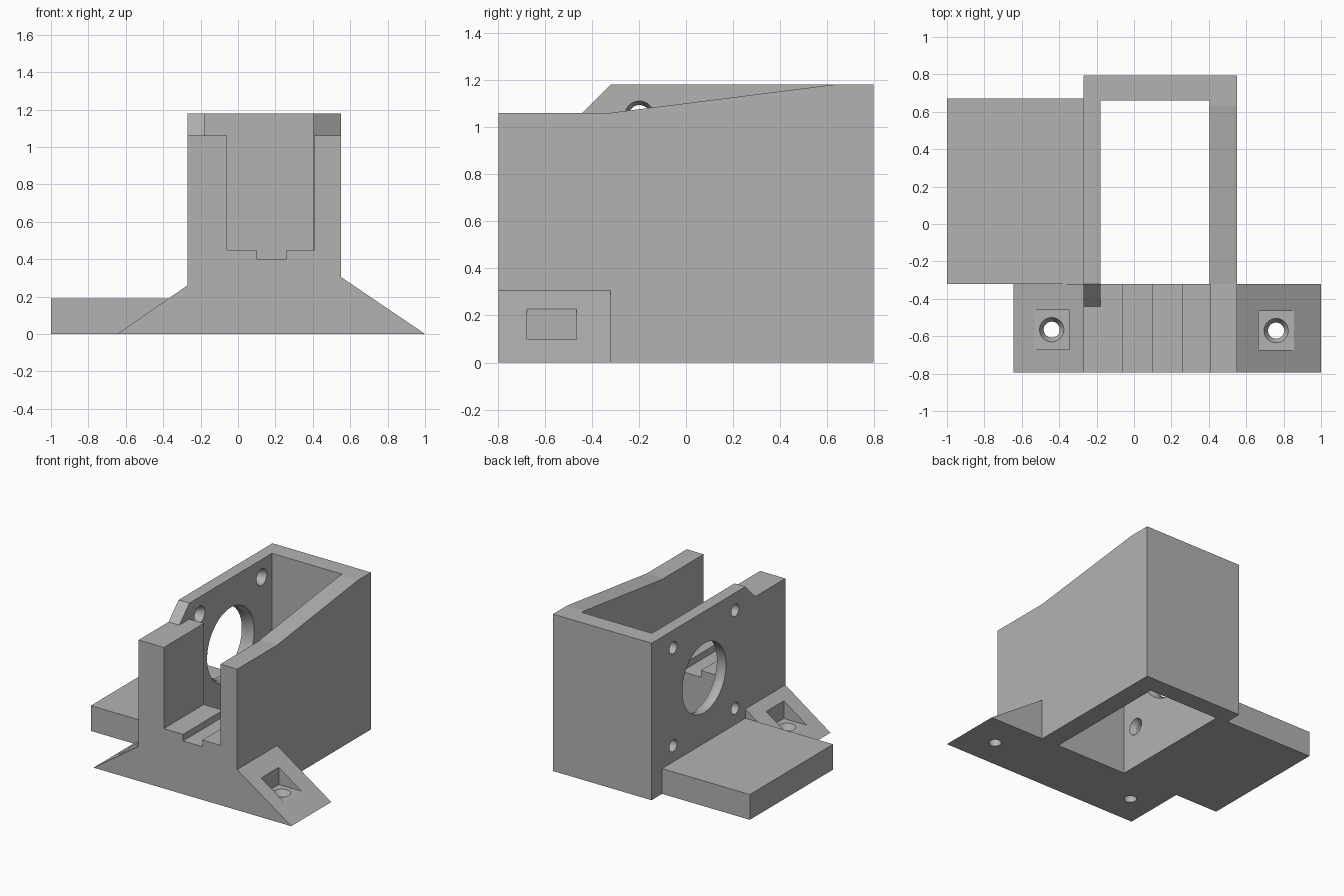
import bpy, bmesh, math
from mathutils import Matrix, Vector

cube = bpy.data.objects.get("Cube")
if cube:
    bpy.data.objects.remove(cube, do_unlink=True)

grey = bpy.data.materials.new("plain grey")
grey.use_nodes = True
colour = (0.45, 0.45, 0.45, 1)
grey.diffuse_color = colour
grey.node_tree.nodes["Principled BSDF"].inputs["Base Color"].default_value = colour


def make(name, bm):
    bmesh.ops.recalc_face_normals(bm, faces=bm.faces)
    mesh = bpy.data.meshes.new(name)
    bm.to_mesh(mesh)
    bm.free()
    mesh.materials.append(grey)
    ob = bpy.data.objects.new(name, mesh)
    bpy.context.collection.objects.link(ob)
    return ob


def prism(name, axis, profile, lo, hi):
    """Extrude a profile along x (profile is y, z) or y (profile is x, z)."""
    bm = bmesh.new()
    place = (lambda a, b: (lo, a, b)) if axis == "x" else (lambda a, b: (a, lo, b))
    face = bm.faces.new([bm.verts.new(place(a, b)) for a, b in profile])
    new = bmesh.ops.extrude_face_region(bm, geom=[face])["geom"]
    shift = Vector((hi - lo, 0, 0) if axis == "x" else (0, hi - lo, 0))
    bmesh.ops.translate(bm, vec=shift, verts=[v for v in new if isinstance(v, bmesh.types.BMVert)])
    return make(name, bm)


def box(name, x0, x1, y0, y1, z0, z1):
    return prism(name, "x", [(y0, z0), (y1, z0), (y1, z1), (y0, z1)], x0, x1)


def cone(start, end, r1, r2):
    """Round cutter from start to end."""
    a, b = Vector(start), Vector(end)
    turn = (b - a).to_track_quat("Z", "Y").to_matrix().to_4x4()
    bm = bmesh.new()
    bmesh.ops.create_cone(bm, cap_ends=True, segments=64, radius1=r1, radius2=r2,
                          depth=(b - a).length, matrix=Matrix.Translation((a + b) / 2) @ turn)
    return make("cutter", bm)


def cut(ob, cutter):
    cutter.hide_render = True
    mod = ob.modifiers.new("cut", "BOOLEAN")
    mod.operation, mod.solver, mod.object = "DIFFERENCE", "EXACT", cutter
    bpy.context.view_layer.objects.active = ob
    bpy.ops.object.modifier_apply(modifier=mod.name)
    bpy.data.objects.remove(cutter, do_unlink=True)


FRONT, INNER, BACK = -0.795, -0.32, 0.795
LEFT, LEFT_IN, RIGHT_IN, RIGHT = -0.27, -0.18, 0.405, 0.55
LOW, TOP = 1.06, 1.18

# Front bracket: two pillars, stepped channel and sloping feet
bracket = prism("front_bracket", "y", [
    (-0.645, 0), (1, 0), (RIGHT, 0.305), (RIGHT, LOW), (0.41, LOW), (0.41, 0.45),
    (0.26, 0.45), (0.26, 0.4), (0.1, 0.4), (0.1, 0.45), (-0.06, 0.45),
    (-0.06, LOW), (LEFT, LOW), (LEFT, 0.26)], FRONT, INNER)

# Screw pockets with countersunk holes in the feet
for x, y, floor in ((-0.44, -0.565, 0.075), (0.76, -0.57, 0.098)):
    cut(bracket, box("cutter", x - 0.095, x + 0.095, y - 0.105, y + 0.105, floor, 0.4))
    cut(bracket, cone((x, y, -0.1), (x, y, floor + 0.05), 0.043, 0.043))
    cut(bracket, cone((x, y, floor - 0.04), (x, y, floor + 0.01), 0.043, 0.0705))

# Mounting wall with a ramp that rests on the pillar
mount = prism("mounting_wall", "x", [
    (INNER, 0), (BACK, 0), (BACK, TOP), (INNER, TOP), (-0.44, LOW), (INNER, LOW)], LEFT, LEFT_IN)

# Large round opening and four screw holes, flared on the inside
MID_Y, MID_Z, PITCH = 0.17, 0.68, 0.368
holes = [(MID_Y, MID_Z, 0.26, 0.28)]
holes += [(MID_Y + sy * PITCH, MID_Z + sz * PITCH, 0.045, 0.062) for sy in (-1, 1) for sz in (-1, 1)]
for y, z, r, flare in holes:
    cut(mount, cone((LEFT - 0.1, y, z), (LEFT_IN + 0.1, y, z), r, r))
    grow = (flare - r) / 4
    cut(mount, cone((LEFT_IN - 0.04, y, z), (LEFT_IN + 0.01, y, z), r, flare + grow))

# Plain side wall with a sloping top, back wall and base platform
side = prism("side_wall", "x", [
    (INNER, 0), (BACK, 0), (BACK, TOP), (0.63, TOP), (INNER, LOW)], RIGHT_IN, RIGHT)
back = box("back_wall", LEFT_IN, RIGHT_IN, 0.66, BACK, 0, TOP)
platform = box("base_platform", -1, LEFT, INNER, 0.67, 0, 0.19)

# Smooth only the round holes
for ob in (bracket, mount, side, back, platform):
    bpy.ops.object.select_all(action="DESELECT")
    ob.select_set(True)
    bpy.context.view_layer.objects.active = ob
    bpy.ops.object.shade_smooth_by_angle(angle=math.radians(6.5))
